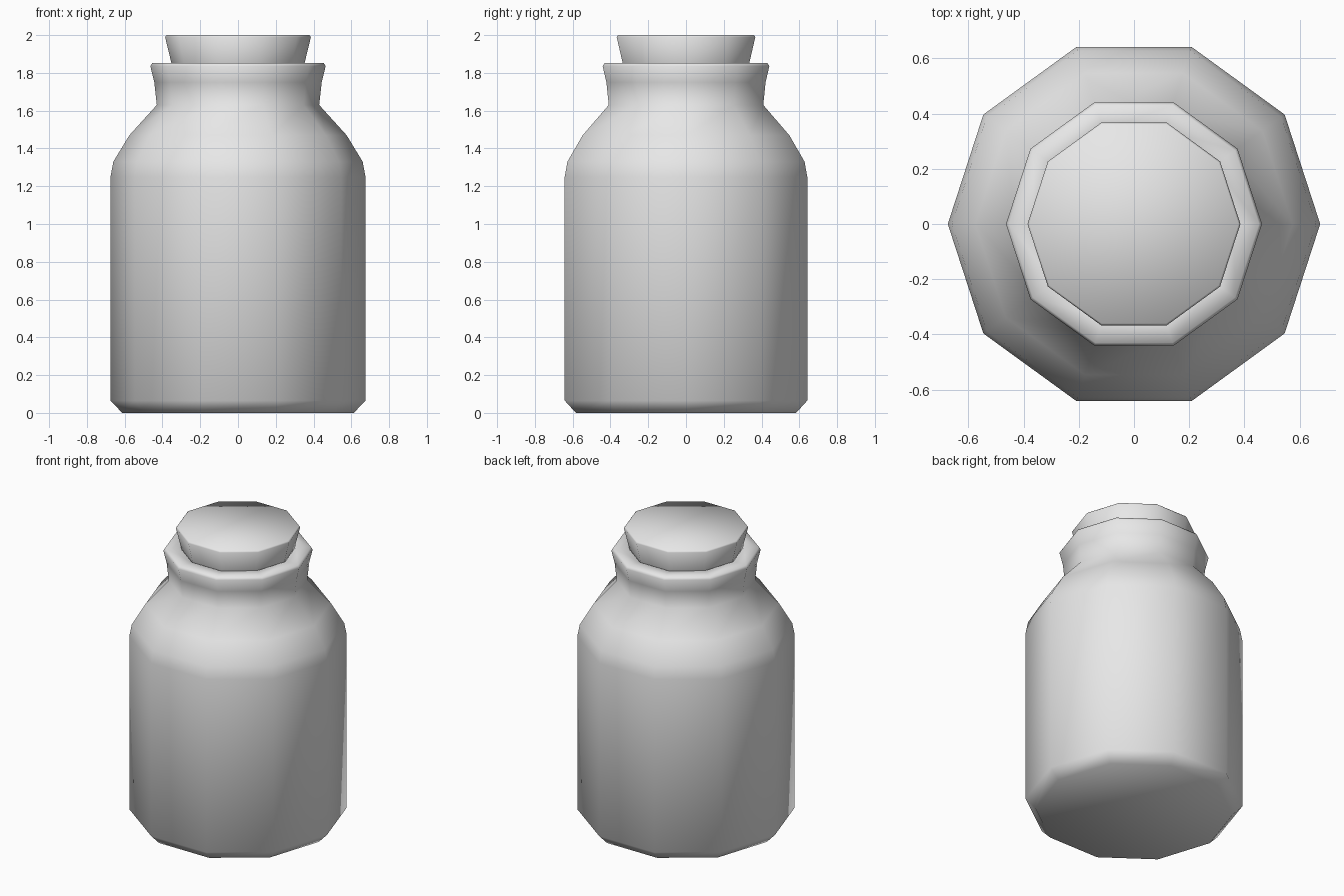
import bpy
import bmesh
from math import cos, sin, tau

SIDES = 10

if "Cube" in bpy.data.objects:
    bpy.data.objects.remove(bpy.data.objects["Cube"], do_unlink=True)

# One plain grey for the whole model
grey = bpy.data.materials.new("plain_grey")
grey.use_nodes = True
colour = (0.8, 0.8, 0.8, 1.0)
grey.diffuse_color = colour
grey.node_tree.nodes["Principled BSDF"].inputs["Base Color"].default_value = colour


def lathe(name, profile):
    """Turn a (radius, height) profile into a closed ten-sided solid."""
    bm = bmesh.new()
    rings = []
    for r, z in profile:
        angles = [tau * i / SIDES for i in range(SIDES)]
        rings.append([bm.verts.new((r * cos(a), r * sin(a), z)) for a in angles])
    for low, high in zip(rings, rings[1:]):
        for i in range(SIDES):
            j = (i + 1) % SIDES
            bm.faces.new((low[i], low[j], high[j], high[i]))
    bm.faces.new(rings[0][::-1])
    bm.faces.new(rings[-1])
    mesh = bpy.data.meshes.new(name)
    bm.to_mesh(mesh)
    bm.free()
    mesh.materials.append(grey)
    mesh.shade_smooth()
    obj = bpy.data.objects.new(name, mesh)
    bpy.context.collection.objects.link(obj)
    return obj


# Jar: chamfered base, straight body, round shoulder, flared neck, inner mouth
lathe("jar", [
    (0.613, 0.0), (0.675, 0.065),
    (0.675, 1.25), (0.66, 1.33), (0.575, 1.47), (0.43, 1.63),
    (0.443, 1.75), (0.464, 1.836), (0.453, 1.853),
    (0.36, 1.853), (0.345, 1.84), (0.33, 1.7),
])

# Tapered stopper with a finely bevelled top edge
lathe("stopper", [
    (0.315, 1.69), (0.352, 1.85), (0.386, 1.99), (0.379, 2.0),
])
